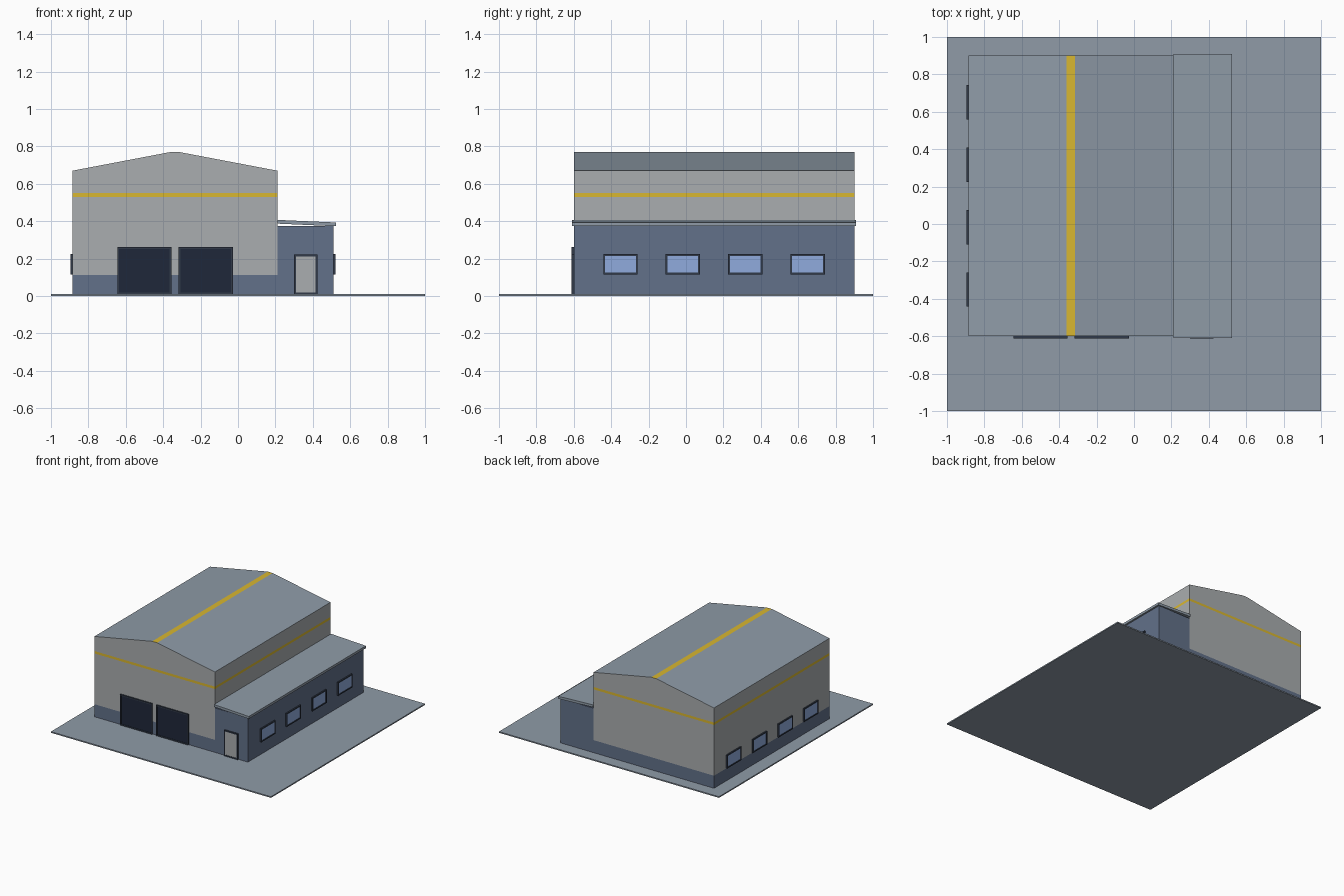
import bpy, bmesh, math
from mathutils import Vector

if "Cube" in bpy.data.objects:
    bpy.data.objects.remove(bpy.data.objects["Cube"])


def mat(name, rgb):
    m = bpy.data.materials.new(name)
    m.diffuse_color = (*[(c / 255) ** 2.2 for c in rgb], 1)
    m.use_nodes = True
    m.node_tree.nodes["Principled BSDF"].inputs["Base Color"].default_value = m.diffuse_color
    return m


WALL = mat("pale_wall", (168, 172, 174))
BLUE = mat("blue_wall", (98, 112, 136))
ROOF = mat("slate_roof", (142, 154, 166))
YELLOW = mat("yellow_trim", (216, 182, 52))
DARK = mat("dark_frame", (52, 60, 74))
SHUTTER = mat("shutter", (36, 44, 60))
GLASS = mat("window_glass", (142, 170, 220))


def finish(name, bm, mats):
    bmesh.ops.recalc_face_normals(bm, faces=bm.faces[:])
    me = bpy.data.meshes.new(name)
    for m in mats:
        me.materials.append(m)
    bm.to_mesh(me)
    bm.free()
    ob = bpy.data.objects.new(name, me)
    bpy.context.collection.objects.link(ob)
    return ob


def prism(profile, y0, y1):
    """Extrude an x/z profile along y."""
    bm = bmesh.new()
    f = bm.faces.new([bm.verts.new((x, y0, z)) for x, z in profile])
    ext = bmesh.ops.extrude_face_region(bm, geom=[f])
    verts = [v for v in ext["geom"] if isinstance(v, bmesh.types.BMVert)]
    bmesh.ops.translate(bm, verts=verts, vec=(0, y1 - y0, 0))
    return bm


def box(name, x, y, z, m):
    bm = prism([(x[0], z[0]), (x[1], z[0]), (x[1], z[1]), (x[0], z[1])], *y)
    return finish(name, bm, [m])


Y0, Y1 = -0.60, 0.90          # shared front and back walls
XL, XM, XR = -0.885, 0.21, 0.51
RIDGE = (XL + XM) / 2 + 0.0

# Ground slab
box("ground_slab", (-1, 1), (-1, 1), (0, 0.01), ROOF)

# Main hall: gabled profile, cut at the colour bands
bm = prism([(XL, 0.01), (XM, 0.01), (XM, 0.67), (-0.315, 0.77),
            (-0.36, 0.77), (XL, 0.67)], Y0, Y1)
for z in (0.113, 0.53, 0.55):
    bmesh.ops.bisect_plane(bm, geom=bm.verts[:] + bm.edges[:] + bm.faces[:],
                           plane_co=(0, 0, z), plane_no=(0, 0, 1))
bm.normal_update()
for f in bm.faces:
    z = f.calc_center_median().z
    if z > 0.765:
        f.material_index = 3
    elif abs(f.normal.z) > 0.5 and z > 0.6:
        f.material_index = 2
    elif z < 0.113:
        f.material_index = 1
    elif 0.53 < z < 0.55:
        f.material_index = 3
finish("main_hall", bm, [WALL, BLUE, ROOF, YELLOW])

# Side annex with a shallow lean-to roof
box("annex", (XM, XR), (Y0, Y1), (0.01, 0.375), BLUE)
finish("annex_roof", prism([(XM, 0.387), (0.525, 0.373), (0.525, 0.393),
                            (XM, 0.407)], Y0 - 0.01, Y1 + 0.01), [ROOF])


def panel(name, side, c, w, z0, z1, fill, border=0.01, sill=True):
    """Frame ring with a slightly recessed filling, on front, left or right."""
    def place(u, d, z):
        if side == "front":
            return (c + u, Y0 - d, z)
        return (XR + d if side == "right" else XL - d, c + u, z)

    def rect(bm, inset, d):
        low = z0 + (inset if sill else 0)
        return [bm.verts.new(place(u, d, z)) for u, z in (
            (-w / 2 + inset, low), (w / 2 - inset, low),
            (w / 2 - inset, z1 - inset), (-w / 2 + inset, z1 - inset))]

    bm = bmesh.new()
    loops = [rect(bm, 0, 0), rect(bm, 0, 0.011), rect(bm, border, 0.011),
             rect(bm, border, 0.008)]
    for a, b in zip(loops, loops[1:]):
        for i in range(4):
            j = (i + 1) % 4
            if (a[i].co - b[i].co).length > 1e-6:
                bm.faces.new((a[i], a[j], b[j], b[i]))
    bm.faces.new(loops[-1]).material_index = 1
    bm.faces.new(loops[0])
    finish(name, bm, [DARK, fill])


# Vehicle doors and office door
panel("vehicle_door_left", "front", -0.50, 0.29, 0.01, 0.262, SHUTTER)
panel("vehicle_door_right", "front", -0.172, 0.29, 0.01, 0.262, SHUTTER)
panel("office_door", "front", 0.362, 0.125, 0.01, 0.222, WALL)

# Window rows on both long sides
for i in range(4):
    y = -0.35 + i * 0.3333
    for side in ("left", "right"):
        panel(f"{side}_window_{i + 1}", side, y, 0.184, 0.115, 0.225, GLASS)
